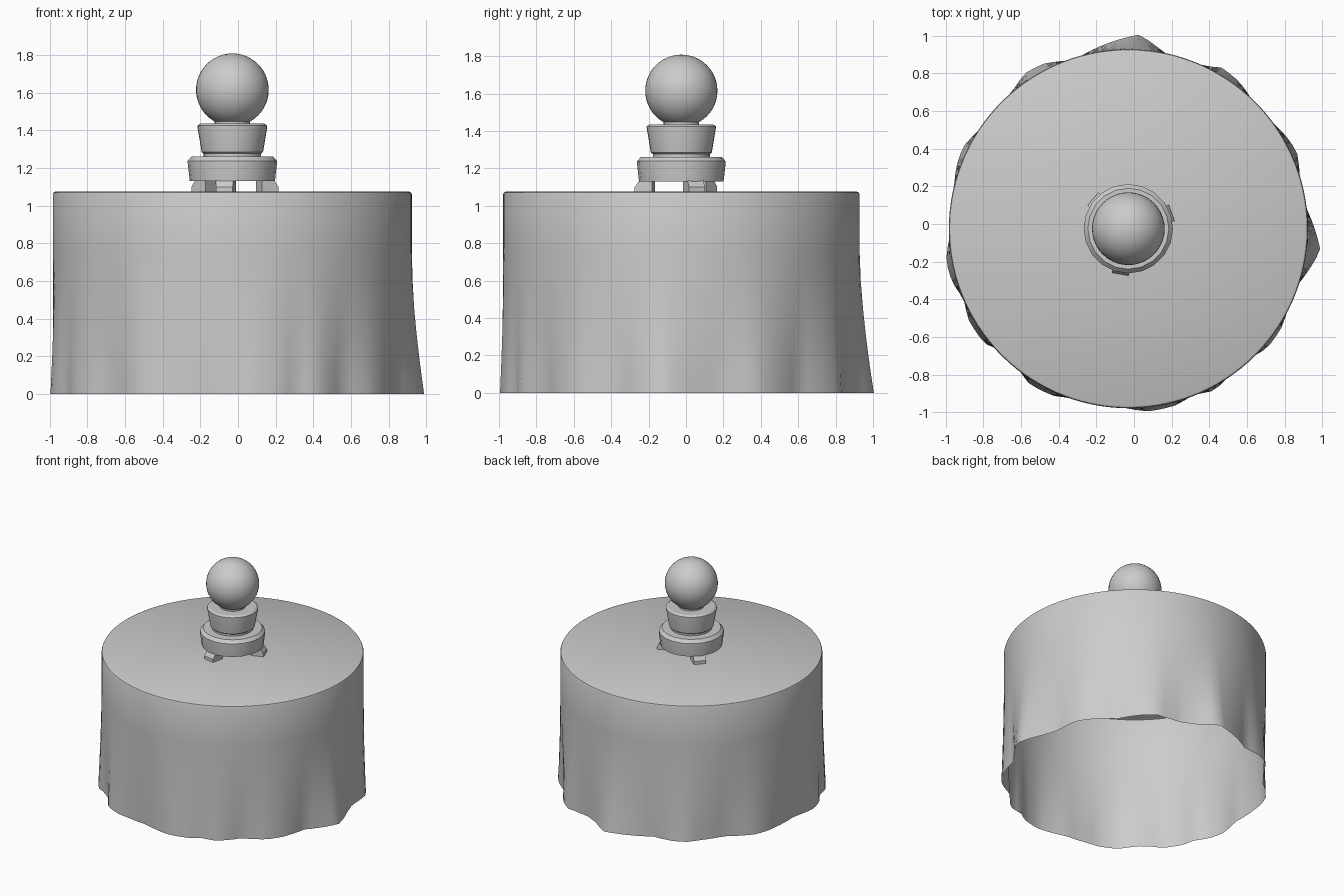
import bpy, bmesh
from math import sin, cos, pi, radians

if "Cube" in bpy.data.objects:
    bpy.data.objects.remove(bpy.data.objects["Cube"])

CX, CY = -0.03, -0.025


def finish(name, bm, angle=30):
    bmesh.ops.recalc_face_normals(bm, faces=bm.faces)
    me = bpy.data.meshes.new(name)
    bm.to_mesh(me)
    bm.free()
    ob = bpy.data.objects.new(name, me)
    bpy.context.collection.objects.link(ob)
    bpy.context.view_layer.objects.active = ob
    bpy.ops.object.select_all(action='DESELECT')
    ob.select_set(True)
    bpy.ops.object.shade_smooth_by_angle(angle=radians(angle))
    return ob


def bridge(bm, rings):
    for a, b in zip(rings, rings[1:]):
        n = len(a)
        for i in range(n):
            bm.faces.new((a[i], a[(i + 1) % n], b[(i + 1) % n], b[i]))


def turned(name, profile, sides):
    """Closed lathe shape from (radius, z) pairs."""
    bm = bmesh.new()
    rings = [[bm.verts.new((CX + r * cos(2 * pi * i / sides), CY + r * sin(2 * pi * i / sides), z))
              for i in range(sides)] for r, z in profile]
    bridge(bm, rings)
    bm.faces.new(rings[0])
    bm.faces.new(rings[-1])
    return finish(name, bm)


# Draped cloth: hem outline as (angle, radius), blended up into a round top
HEM = [(-6.4, 1.026), (6, .955), (13, .935), (20, .965), (24.5, .983), (31, .97), (42, .93),
       (53, .978), (60, .988), (63, .966), (71, .93), (78.5, .954), (86.7, 1.032),
       (100.7, .972), (108, .94), (117, .984), (124.5, .993), (127, .968), (140, .925),
       (153.6, .979), (160, .971), (165, .956), (178, .93), (190, .982), (197, .977),
       (203, .95), (210, .977), (218.5, .977), (221.5, .95), (229, .93), (237.5, .978),
       (247, .971), (250, .952), (262, .93), (276.5, .976), (286, .97), (291, .945),
       (298, .973), (309, .925), (319.6, .972), (327, .968), (339, .93), (353.6, 1.026)]


def hem_radius(a):
    if a > 353.6:
        a -= 360
    for (a0, r0), (a1, r1) in zip(HEM, HEM[1:]):
        if a0 <= a <= a1:
            t = (a - a0) / (a1 - a0)
            return r0 + (r1 - r0) * t
    return HEM[0][1]


R, N = 0.953, 120
bm = bmesh.new()
rings = []
for r, z in [(R, 0), (R, .1), (R, .2), (R, .32), (R, .45), (R, .6), (R, .75),
             (R, 1.06), (R - .004, 1.07), (R - .014, 1.075)]:
    fall = max(0, 1 - z / .78) ** 1.6
    ring = []
    for i in range(N):
        a = 360 * i / N
        rr = r + (hem_radius(a) - R) * fall
        ring.append(bm.verts.new((CX + rr * cos(radians(a)), CY + rr * sin(radians(a)), z)))
    rings.append(ring)
bridge(bm, rings)
bm.faces.new(rings[-1])
finish("draped_cloth", bm, 40)

# Three small feet under the collar
for k, deg in enumerate((20, 140, 260)):
    a = radians(deg)
    bm = bmesh.new()
    feet = []
    for w in (-.045, .045):
        feet.append([bm.verts.new((CX + r * cos(a) - w * sin(a), CY + r * sin(a) + w * cos(a), z))
                     for r, z in [(.15, 1.075), (.245, 1.075), (.245, 1.1), (.22, 1.135), (.15, 1.135)]])
    bridge(bm, feet)
    bm.faces.new(feet[0])
    bm.faces.new(feet[1])
    finish(f"foot_{k + 1}", bm)

# Collar, cup and necks
turned("collar", [(.226, 1.13), (.237, 1.225), (.237, 1.238), (.215, 1.262)], 20)
turned("lower_neck", [(.152, 1.25), (.152, 1.29)], 24)
turned("cup", [(.155, 1.278), (.163, 1.285), (.185, 1.415), (.185, 1.425), (.17, 1.435)], 32)
turned("upper_neck", [(.095, 1.425), (.095, 1.455)], 24)

# Ball on top
bm = bmesh.new()
bmesh.ops.create_uvsphere(bm, u_segments=40, v_segments=24, radius=.193)
bmesh.ops.translate(bm, verts=bm.verts, vec=(CX, CY, 1.615))
finish("ball", bm, 60)
